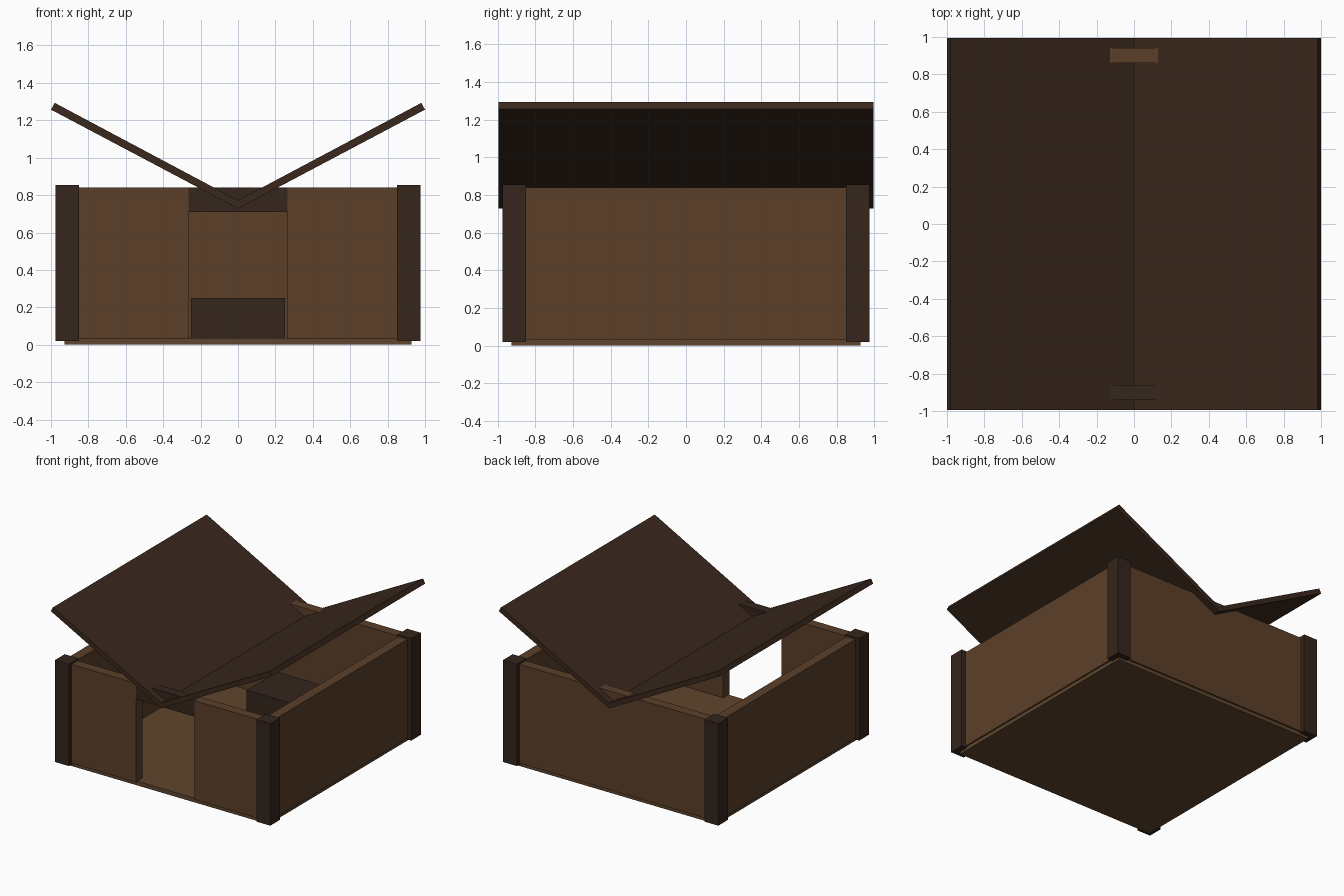
import bpy

if "Cube" in bpy.data.objects:
    bpy.data.objects.remove(bpy.data.objects["Cube"])

def material(name, rgb):
    m = bpy.data.materials.new(name)
    m.diffuse_color = (*rgb, 1)
    m.use_nodes = True
    m.node_tree.nodes["Principled BSDF"].inputs["Base Color"].default_value = m.diffuse_color
    return m

WOOD = material("wall_wood", (0.105, 0.05, 0.022))
FLOOR = material("floor_wood", (0.115, 0.06, 0.026))
DARK = material("dark_wood", (0.035, 0.019, 0.012))
ROOF = material("roof_wood", (0.042, 0.021, 0.012))

def build(name, verts, faces, mat):
    me = bpy.data.meshes.new(name)
    me.from_pydata(verts, [], faces)
    me.materials.append(mat)
    ob = bpy.data.objects.new(name, me)
    bpy.context.collection.objects.link(ob)
    return ob

def prism(name, profile, y0, y1, mat):
    """Extrude a counter-clockwise (x, z) quad from y0 to y1."""
    verts = [(x, y, z) for y in (y0, y1) for x, z in profile]
    faces = [(0, 1, 2, 3), (7, 6, 5, 4)]
    faces += [(i, i + 4, (i + 1) % 4 + 4, (i + 1) % 4) for i in range(4)]
    return build(name, verts, faces, mat)

def box(name, x, y, z, mat):
    return prism(name, [(x[0], z[0]), (x[1], z[0]), (x[1], z[1]), (x[0], z[1])], *y, mat)

IN, OUT, TOP = 0.86, 0.94, 0.84

# floor slab, back wall, and inner block against the back wall
box("floor", (-0.927, 0.927), (-0.927, 0.927), (0, 0.035), FLOOR)
box("back_wall", (-0.9, 0.9), (IN, OUT), (0.03, TOP), WOOD)
box("inner_block", (-0.25, 0.25), (0.47, IN), (0.035, 0.25), DARK)

# lintel above the front doorway
box("door_lintel", (-0.265, 0.265), (-OUT, -IN), (0.71, TOP), DARK)

for s, side in ((-1, "left"), (1, "right")):
    def span(a, b):
        return tuple(sorted((s * a, s * b)))
    # side walls and front wall halves beside the doorway
    box(side + "_wall", span(IN, OUT), (-0.9, 0.9), (0.03, TOP), WOOD)
    box("front_wall_" + side, span(0.265, 0.9), (-OUT, -IN), (0.03, TOP), WOOD)
    # corner posts
    for y, end in (((-0.975, -0.85), "front"), ((0.85, 0.975), "back")):
        box(f"{end}_{side}_post", span(0.85, 0.975), y, (0.02, 0.855), DARK)
    # tilted roof panels meeting in a valley
    panel = [(0, 0.728), (s * 1.0, 1.257), (s * 0.98, 1.293), (0, 0.772)]
    prism("roof_panel_" + side, panel if s > 0 else panel[::-1], -0.995, 0.995, ROOF)
